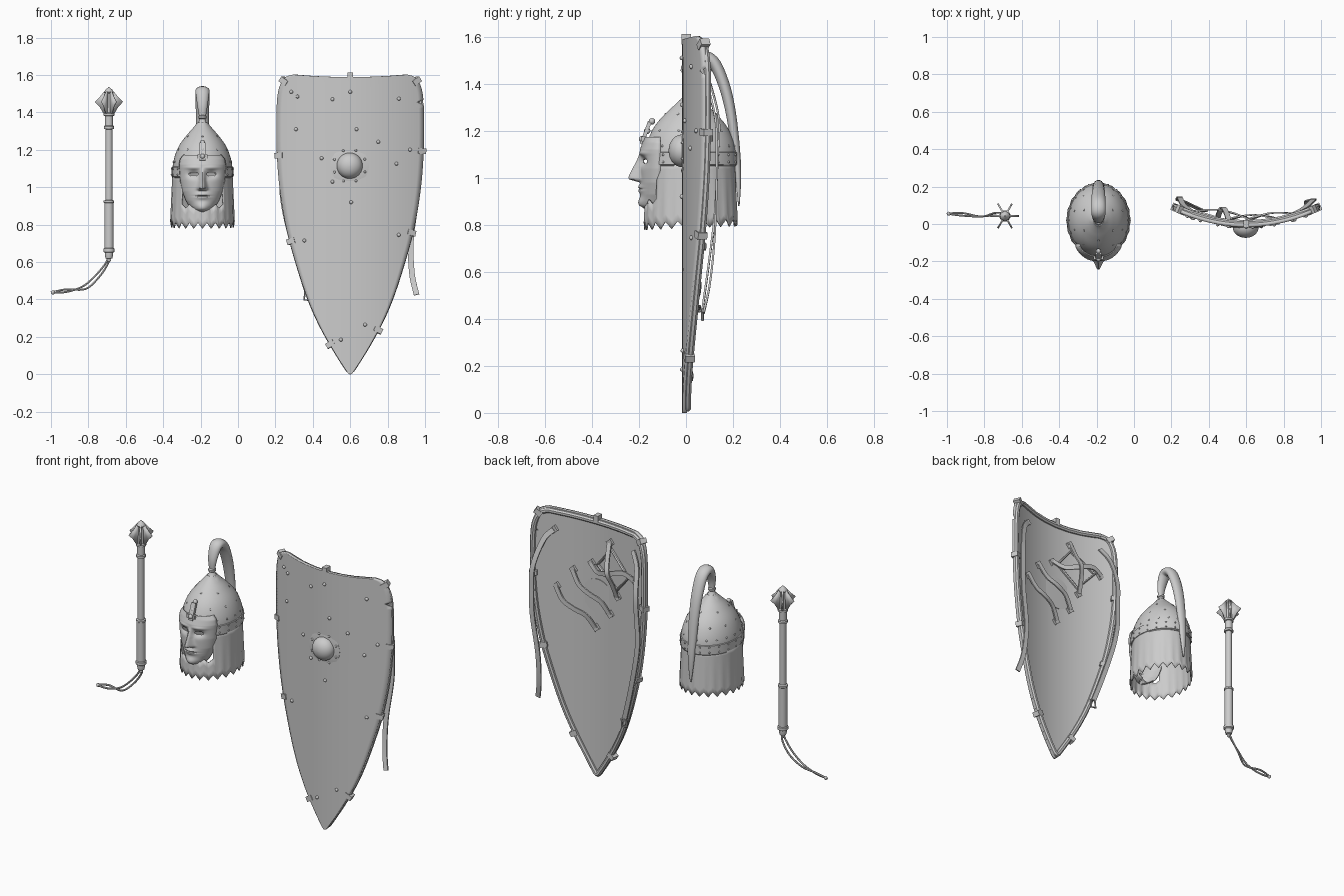
import bpy, bmesh, math
from mathutils import Vector as V, Matrix as M
from math import sin, cos, pi, exp

if "Cube" in bpy.data.objects:
    bpy.data.objects.remove(bpy.data.objects["Cube"])


def finish(name, bm, thick=0):
    loose = [v for v in bm.verts if not v.link_faces]
    bmesh.ops.delete(bm, geom=loose, context='VERTS')
    bmesh.ops.recalc_face_normals(bm, faces=bm.faces)
    me = bpy.data.meshes.new(name)
    bm.to_mesh(me)
    bm.free()
    ob = bpy.data.objects.new(name, me)
    bpy.context.collection.objects.link(ob)
    if thick:
        m = ob.modifiers.new("thickness", 'SOLIDIFY')
        m.thickness, m.offset = thick, 0
    bpy.ops.object.select_all(action='DESELECT')
    ob.select_set(True)
    bpy.context.view_layer.objects.active = ob
    bpy.ops.object.shade_smooth_by_angle(angle=math.radians(40))
    return ob


def grid(name, rows, closed=False, keep=None, thick=0, caps=False):
    bm = bmesh.new()
    vs = [[bm.verts.new(p) for p in r] for r in rows]
    n = len(rows[0])
    for a, b in zip(vs, vs[1:]):
        for i in range(n if closed else n - 1):
            q = (a[i], a[(i + 1) % n], b[(i + 1) % n], b[i])
            if keep is None or keep(sum((v.co for v in q), V()) / 4):
                bm.faces.new(q)
    if caps:
        bm.faces.new(vs[0])
        bm.faces.new(vs[-1])
    return finish(name, bm, thick)


def spl(pts, n=6):
    p = [V(q) for q in pts]
    out = []
    for i in range(len(p) - 1):
        a, b, c, d = p[max(i - 1, 0)], p[i], p[i + 1], p[min(i + 2, len(p) - 1)]
        for k in range(n):
            t = k / n
            out.append(b + (c - a) * (t / 2) + (a * 2 - b * 5 + c * 4 - d) * (t * t / 2)
                       + (b * 3 - a - c * 3 + d) * (t ** 3 / 2))
    return out + [p[-1]]


def interp(pts, z):
    for (z0, a), (z1, b) in zip(pts, pts[1:]):
        if z <= z1:
            return a + (b - a) * max(0, (z - z0) / (z1 - z0))
    return pts[-1][1]


def sweep(name, path, a, b, hint=(0, 1, 0), sides=4, loop=False):
    rows, n = [], len(path)
    for i, p in enumerate(path):
        lo, hi = ((i - 1) % n, (i + 1) % n) if loop else (max(i - 1, 0), min(i + 1, n - 1))
        t = (path[hi].to_3d() - path[lo].to_3d()).normalized()
        s = t.cross(V(hint)).normalized()
        nn = s.cross(t)
        r = p[3] if len(p) > 3 else 1
        rows.append([p.to_3d() + s * a * r * cos(w) + nn * b * r * sin(w)
                     for w in [2 * pi * (k + .5) / sides for k in range(sides)]])
    if loop:
        rows.append(rows[0])
    return grid(name, rows, True, caps=not loop)


def lathe(name, prof, c, sx=1, sy=1, seg=40, rot=None, **kw):
    rot = rot or M.Identity(3)
    return grid(name, [[V(c) + rot @ V((r * sx * cos(2 * pi * k / seg), r * sy * sin(2 * pi * k / seg), z))
                        for k in range(seg)] for r, z in prof], True, **kw)


def dots(name, pts, r):
    bm = bmesh.new()
    for p in pts:
        bmesh.ops.create_uvsphere(bm, u_segments=10, v_segments=6, radius=r, matrix=M.Translation(p))
    return finish(name, bm)


def boxes(name, items):
    bm = bmesh.new()
    for mat, size in items:
        bmesh.ops.create_cube(bm, size=1, matrix=mat @ M.Diagonal((*size, 1)))
    return finish(name, bm)


# ---- mace ----
MX, MY = -.69, .043
lathe("mace_shaft", [(.005, .615), (.018, .62), (.022, .635), (.022, .65), (.03, .655), (.03, .672), (.025, .675),
      (.025, .915), (.028, .918), (.028, .928), (.019, .932), (.019, 1.31), (.027, 1.312), (.027, 1.325),
      (.022, 1.33), (.022, 1.38), (.029, 1.383), (.029, 1.395), (.022, 1.4), (.018, 1.5), (.026, 1.508),
      (.018, 1.522), (.008, 1.53), (.002, 1.537)], (MX, MY, 0), seg=20, caps=True)
bm = bmesh.new()
for k in range(6):
    w = k * pi / 3
    bm.faces.new([bm.verts.new((MX + r * cos(w), MY + r * sin(w), z)) for r, z in
                  [(.01, 1.39), (.03, 1.395), (.05, 1.43), (.076, 1.457), (.05, 1.482), (.026, 1.512), (.01, 1.512)]])
finish("mace_flanges", bm, .009)
for j, d in enumerate((0, .014)):
    sweep("wrist_cord", spl([(MX, MY, .63), (MX - .02 + d, MY + d, .59), (-.76 + d, .045 + d, .53 - d),
          (-.83 + d, .04, .47 - d), (-.92, .045 + d, .44 + d), (-1, .055, .437)]), .006, .005, sides=6)
dots("cord_knots", [(MX, MY, .61), (-.99, .055, .437)], .011)

# ---- helmet dome, band and finial ----
C = V((-.19, .02, 0))
DOME = [(1.05, 1), (1.12, .985), (1.18, .89), (1.23, .74), (1.28, .5), (1.31, .33), (1.33, .22), (1.345, .15)]
prof = [(p[1], p[0]) for p in spl(DOME, 4)]


def behind_mask(c):
    return c.y < -.09 and abs(c.x - C.x) < .105


lathe("helmet_dome", prof, C, .158, .192, 64, thick=.006, keep=lambda c: not (behind_mask(c) and c.z < 1.125))
lathe("brow_band", [(1, 1.055), (1.03, 1.057), (1.03, 1.108), (1, 1.11)], C, .16, .193, 64,
      keep=lambda c: not behind_mask(c))
lathe("finial", [(.05, 1.318), (.036, 1.335), (.02, 1.35), (.016, 1.365), (.022, 1.37), (.022, 1.38), (.014, 1.385)],
      C, seg=24, caps=True)


def on_dome(w, z, k=1.0):
    r = interp(DOME, z) * k
    return C + V((.16 * r * sin(w), .194 * r * cos(w), z))


dots("dome_rivets", [on_dome(2 * pi * (k + .5) / 18, 1.135) for k in range(18)]
     + [on_dome(2 * pi * k / 10, 1.2) for k in range(10)] + [on_dome(2 * pi * k / 6, 1.27) for k in range(6)], .006)
dots("band_rivets", [on_dome(w * pi / 10, z, 1.035) for w in range(-7, 8) for z in (1.067, 1.098)], .005)
sweep("plume", spl([(C.x, y, z, r) for y, z, r in
      [(.02, 1.36, .4), (.025, 1.44, .75), (.06, 1.51, 1), (.115, 1.495, 1), (.16, 1.4, .95), (.19, 1.28, .85),
       (.212, 1.12, .7), (.222, 1, .5), (.225, .88, .12)]]), .026, .038, (1, 0, 0), 16)

# ---- neck curtain with toothed hem ----
N = 88
rows = []
for j in range(9):
    t = j / 8
    row = []
    for k in range(N):
        w = 2 * pi * k / N
        r = .97 + .06 * t + (.012 * cos(w * 22) * t)
        hem = .802 + .008 * sin(w) + .016 * (abs(k % 4 - 2) - 1)
        row.append(C + V((.163 * r * cos(w), .191 * r * sin(w), 1.07 + (hem - 1.07) * t)))
    rows.append(row)
grid("neck_curtain", rows, True, thick=.006, keep=lambda c: not (behind_mask(c) and c.z > .9))

# ---- face mask ----
HW = [(.868, .03), (.88, .052), (.9, .07), (.93, .088), (.98, .107), (1.04, .118), (1.12, .123), (1.15, .118), (1.172, .1)]
DEPTH = [(.868, .06), (.885, .08), (.95, .082), (1.12, .085), (1.172, .066)]


def g(x, s):
    return exp(-(x / s) ** 2)


def face(u, z):
    x = interp(HW, z) * u
    y = -.108 - interp(DEPTH, z) * (1 - u * u) ** .6
    nose = .05 * min(1, max(0, (1.105 - z) / .1)) * min(1, max(0, (z - .982) / .014))
    y -= nose * g(x, .013 + .008 * max(0, (1.04 - z) / .05))
    y -= .014 * g(z - .953, .016) * g(x, .034) - .012 * g(z - .953, .004) * g(x, .035)
    y -= .012 * g(z - .895, .022) * g(x, .035)
    y += .02 * g(abs(x) - .046, .03) * g(z - 1.07, .02)
    y -= .007 * g(abs(x) - .05, .04) * g(z - 1.105, .008)
    return V((C.x + x, y, z))


grid("face_mask", [[face(-1 + 2 * i / 64, .868 + .304 * j / 76) for i in range(65)] for j in range(77)], thick=.006,
     keep=lambda c: ((abs(c.x - C.x) - .047) / .026) ** 2 + ((c.z - 1.07) / .01) ** 2 > 1)
boxes("mask_hinge", [(M.Translation((C.x, -.172, 1.19)) @ M.Rotation(-.35, 4, 'X'), (.03, .016, .1)),
                     (M.Translation((C.x, -.18, 1.165)), (.055, .02, .022))])
dots("hinge_knobs", [(C.x, -.187, 1.165), (C.x, -.165, 1.2), (C.x, -.145, 1.24)], .014)

# ---- shield board ----
SX, K = .6, .6
OUT = spl([(.004, 0), (.022, .02), (.1, .145), (.168, .27), (.228, .41), (.29, .6), (.338, .78), (.372, .98), (.388, 1.17),
           (.391, 1.35), (.386, 1.48), (.37, 1.55), (.343, 1.588), (.3, 1.603)], 8)


def sag(u, z):
    return z - .014 * (1 - u * u) * min(1, max(0, (z - 1.4) / .2))


def back(x):
    return .004 + K * (x - SX) ** 2


def board(u, w, z):
    nick = .035 if u > .99 and abs(z - 1.447) < .009 else 0
    x = SX + w * u - nick
    return V((x, back(x) - .01, sag(u, z)))


grid("shield_board", [[board(-1 + i / 14, w, z) for i in range(29)] for w, z in OUT], thick=.02)
loop = [(w, z) for w, z in OUT] + [(.3 * u, sag(u, 1.603)) for u in (.6, .3, 0, -.3, -.6)] + [(-w, z) for w, z in OUT[::-1]]
sweep("shield_rim", [V((SX + w * .97, back(SX + w * .97) + .002, .85 + (z - .85) * .975)) for w, z in loop],
      .016, .016, sides=8, loop=True)

# ---- edge clips ----
clips = []
for side, z in [(-1, 1.17), (1, 1.19), (-1, .71), (1, .755), (-1, .155), (1, .235), (-1, 1.565), (1, 1.57), (0, 1.59)]:
    i = min(range(1, len(OUT) - 1), key=lambda k: abs(OUT[k][1] - z))
    d = side * OUT[i][0]
    t = V((1, 0, 0)) if side == 0 else V((side * (OUT[i + 1][0] - OUT[i - 1][0]), 0, OUT[i + 1][1] - OUT[i - 1][1]))
    t.y = 2 * K * d * t.x
    t.normalize()
    n = V((-2 * K * d, 1, 0)).normalized()
    n = (n - t * n.dot(t)).normalized()
    m = M((t, n, t.cross(n))).transposed().to_4x4()
    p = V((SX + d * .97, back(SX + d * .97) - .003, z if side == 0 else OUT[i][1]))
    clips.append((M.Translation(p) @ m, (.03, .042, .045)))
boxes("edge_clips", clips)

# ---- boss ----
face_front = M.Rotation(pi / 2, 3, 'X')
lathe("boss", [(.103, 0), (.103, .02), (.072, .026)] + [(.068 * cos(a * pi / 16) + .001, .026 + .056 * sin(a * pi / 16))
      for a in range(9)], (.597, .008, 1.115), rot=face_front, caps=True)
dots("boss_rivets", [(.597 + .088 * cos(k * pi / 4 + .4), -.014, 1.115 + .088 * sin(k * pi / 4 + .4)) for k in range(8)], .007)

# ---- strap rivets, front and back ----
ends = [(.31, 1.31), (.505, 1.47), (.634, 1.31), (.447, 1.155), (.75, 1.243), (.847, 1.126), (.92, 1.2), (.86, 1.473),
        (.605, .92), (.505, 1.03), (.6, 1.51), (.285, 1.51), (.318, 1.485), (.355, .715), (.86, .745), (.55, .185), (.68, .265)]
dots("strap_rivets", [(x, back(x) - .021, z) for x, z in ends], .01)
boxes("strap_ends", [(M.Translation((x, back(x) + .007, z)) @ M.Rotation(.7, 4, 'Y'), (.036, .014, .036))
                     for x, z in ends[:6] + ends[7:10]])


# ---- arm straps and pad on the back ----
def arm_strap(a, b, h):
    pts = []
    for t in (0, .2, .5, .8, 1):
        x, z = a[0] + (b[0] - a[0]) * t, a[1] + (b[1] - a[1]) * t
        pts.append((x, back(x) + .014 + h * sin(pi * t), z - .03 * sin(2 * pi * t)))
    sweep("arm_strap", spl(pts), .02, .006)


arm_strap(ends[1], ends[3], .06)
arm_strap(ends[2], ends[0], .045)
arm_strap(ends[4], ends[9], .03)
arm_strap(ends[5], ends[8], .03)
pad = [ends[k] for k in (0, 1, 2, 3)]
sweep("arm_pad_border", [V((.474 + (x - .474) * .75, back(x) + .004, 1.31 + (z - 1.31) * .75)) for x, z in pad],
      .01, .01, sides=6, loop=True)

# ---- long shoulder straps and buckle ----
sweep("shoulder_strap_tail", spl([(.86, .06, 1.473), (.91, .085, 1.41), (.955, .125, 1.25), (.96, .13, 1.1), (.955, .13, .95),
      (.925, .12, .72), (.93, .1, .54), (.955, .075, .425)]), .021, .006)
sweep("shoulder_strap_buckle_side", spl([(.315, .065, 1.49), (.265, .1, 1.41), (.245, .14, 1.25), (.24, .135, 1.1),
      (.237, .13, .97), (.262, .12, .82), (.315, .095, .62), (.37, .07, .44)]), .021, .006)
sweep("buckle", [V((.372 + a, .07, .42 + b)) for a, b in [(-.018, -.022), (.014, -.026), (.018, .02), (-.014, .024)]],
      .006, .006, sides=6, loop=True)
